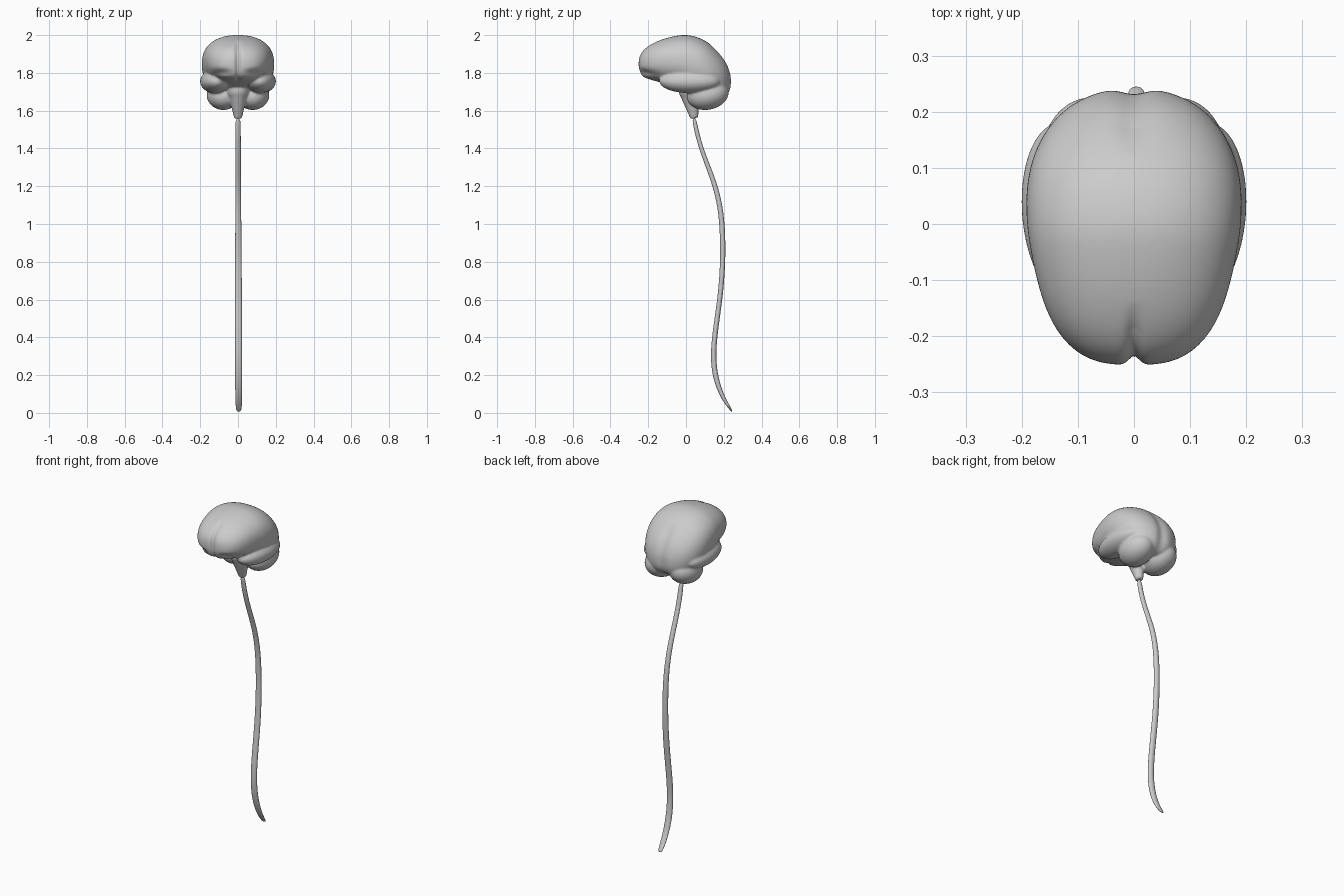
import bpy, bmesh, math
from mathutils import Vector, Matrix

if "Cube" in bpy.data.objects:
    bpy.data.objects.remove(bpy.data.objects["Cube"])


def loft(name, stations, sides, power=2.0, fixed_dir=None, levels=2):
    """Rings (x, y, z, half width, half depth) along a path in the yz plane."""
    bm = bmesh.new()
    pts = [Vector(s[:3]) for s in stations]
    rings = []
    for i, s in enumerate(stations):
        t = fixed_dir or (pts[min(i + 1, len(pts) - 1)] - pts[max(i - 1, 0)]).normalized()
        side = Vector((1, 0, 0))
        up = t.cross(side).normalized()
        ring = []
        for k in range(sides):
            a = 2 * math.pi * k / sides
            c, n = math.cos(a), math.sin(a)
            u = math.copysign(abs(c) ** (2 / power), c) * s[3]
            v = math.copysign(abs(n) ** (2 / power), n) * s[4]
            ring.append(bm.verts.new(pts[i] + side * u + up * v))
        rings.append(ring)
    for a, b in zip(rings, rings[1:]):
        for k in range(sides):
            j = (k + 1) % sides
            bm.faces.new((a[k], a[j], b[j], b[k]))
    bm.faces.new(rings[0][::-1])
    bm.faces.new(rings[-1])
    bmesh.ops.recalc_face_normals(bm, faces=bm.faces)
    me = bpy.data.meshes.new(name)
    bm.to_mesh(me)
    bm.free()
    me.shade_smooth()
    ob = bpy.data.objects.new(name, me)
    bpy.context.collection.objects.link(ob)
    sub = ob.modifiers.new("smooth", 'SUBSURF')
    sub.levels = sub.render_levels = levels
    return ob


def baked(ob):
    dg = bpy.context.evaluated_depsgraph_get()
    return bpy.data.meshes.new_from_object(ob.evaluated_get(dg))


def blob(bm, centre, radii, tilt=0, turn=0):
    m = (Matrix.Translation(centre) @ Matrix.Rotation(turn, 4, 'Z')
         @ Matrix.Rotation(tilt, 4, 'X') @ Matrix.Diagonal((*radii, 1)))
    bmesh.ops.create_uvsphere(bm, u_segments=40, v_segments=24, radius=1, matrix=m)


# Cerebrum: y, half width, underside z, top z from front to back
profile = [(-.252, .035, 1.825, 1.87), (-.243, .08, 1.79, 1.90), (-.22, .115, 1.772, 1.93),
           (-.18, .147, 1.76, 1.957), (-.12, .17, 1.745, 1.982), (-.05, .185, 1.73, 1.998),
           (0, .193, 1.71, 2.004), (.07, .194, 1.68, 1.99), (.13, .179, 1.66, 1.955),
           (.18, .15, 1.655, 1.905), (.215, .112, 1.67, 1.86), (.235, .065, 1.70, 1.81),
           (.242, .03, 1.73, 1.78)]
cerebrum = loft("cerebrum", [(0, y, (lo + hi) / 2, w, (hi - lo) / 2) for y, w, lo, hi in profile],
                32, 2.25, Vector((0, 1, 0)))
bm = bmesh.new()
bm.from_mesh(baked(cerebrum))
bpy.data.objects.remove(cerebrum)

# Temporal lobes and cerebellum lobes, mirrored
for s in (-1, 1):
    blob(bm, (s * .122, .02, 1.755), (.078, .162, .062), 0, s * -.08)
    blob(bm, (s * .078, .115, 1.685), (.088, .112, .08), .2)
# Midbrain and brainstem
blob(bm, (0, .02, 1.71), (.06, .06, .06))
stem = Matrix.Translation((0, .03, 1.633)) @ Matrix.Rotation(.2, 4, 'X')
bmesh.ops.create_cone(bm, cap_ends=True, segments=32, radius1=.021, radius2=.055,
                      depth=.15, matrix=stem)

# Fuse the lobes into one soft skin
me = bpy.data.meshes.new("brain")
bm.to_mesh(me)
bm.free()
brain = bpy.data.objects.new("brain", me)
bpy.context.collection.objects.link(brain)
rm = brain.modifiers.new("fuse", 'REMESH')
rm.mode = 'VOXEL'
rm.voxel_size = .006
sm = brain.modifiers.new("soften", 'SMOOTH')
sm.factor, sm.iterations = .5, 7
brain.data = baked(brain)
brain.modifiers.clear()

# Midline fissure at front and back, hollow under the brow
for v in brain.data.vertices:
    x, y, z = v.co
    mid = math.exp(-(x / .013) ** 2)
    if y < -.14:
        v.co.y += .016 * mid * min(1, (-.14 - y) / .06)
        v.co.y += .018 * math.exp(-((abs(x) - .09) / .045) ** 2 - ((z - 1.80) / .018) ** 2)
    elif y > .12:
        v.co.y -= .01 * math.exp(-(x / .03) ** 2) * min(1, (y - .12) / .06)
brain.data.shade_smooth()

# Spinal cord: y, z, half width, half depth
cord = [(.042, 1.562, .012, .010), (.05, 1.52, .015, .012), (.068, 1.44, .015, .012),
        (.102, 1.34, .015, .012), (.15, 1.22, .015, .014), (.183, 1.09, .016, .014),
        (.195, .945, .017, .015), (.195, .785, .018, .014), (.183, .625, .019, .014),
        (.16, .47, .019, .014), (.141, .31, .019, .015), (.155, .185, .020, .015),
        (.19, .09, .019, .012), (.225, .035, .017, .008), (.245, .006, .013, .004)]
loft("spinal_cord", [(.004 * (1.56 - z) / 1.5, y, z, a, b) for y, z, a, b in cord], 12)
